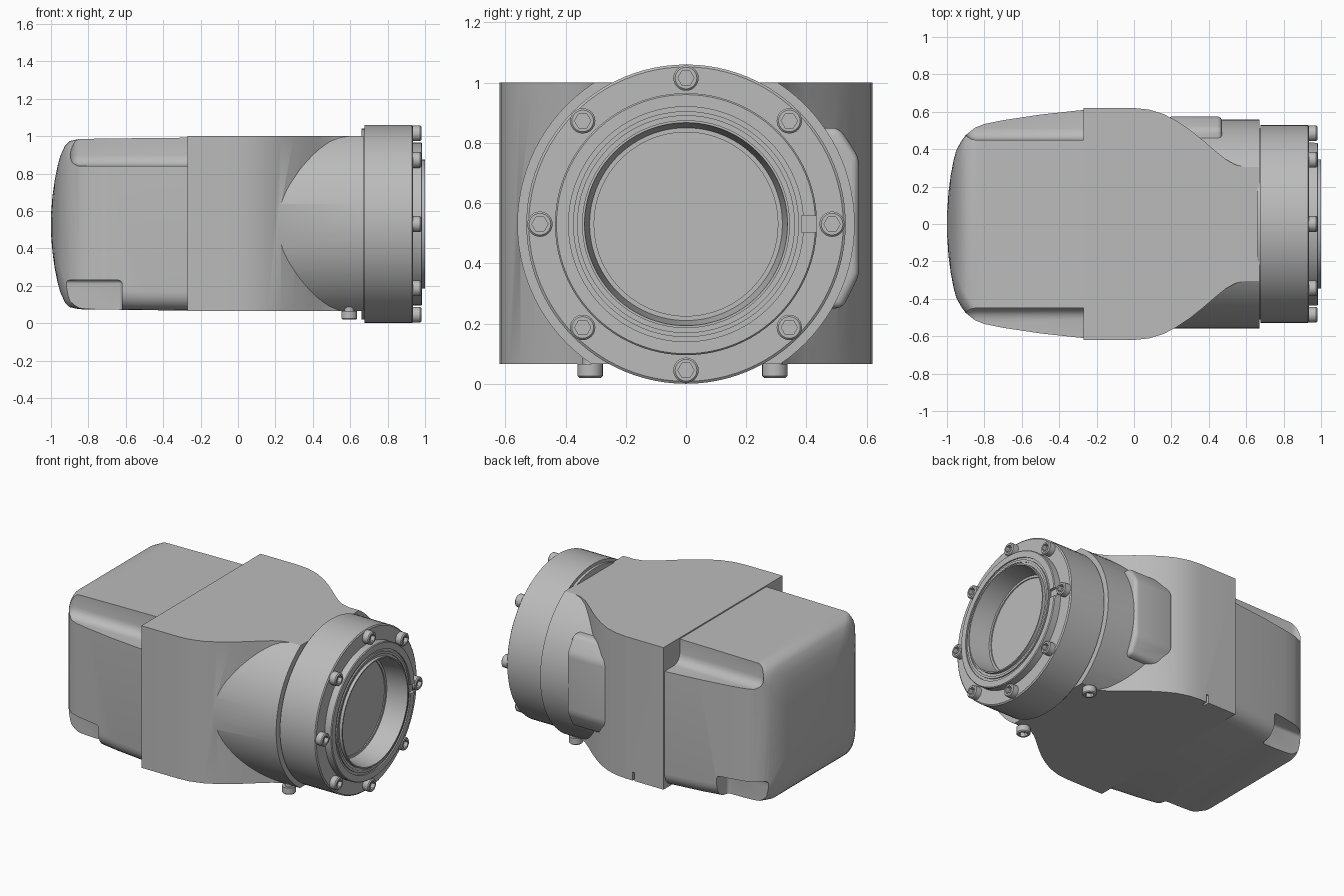
import bpy, bmesh
from math import pi, sin, cos, radians
from mathutils import Matrix, Vector

if "Cube" in bpy.data.objects:
    bpy.data.objects.remove(bpy.data.objects["Cube"])

AXIS_Z = 0.53

GREY = bpy.data.materials.new("housing grey")
GREY.use_nodes = True
GREY.diffuse_color = (0.5, 0.5, 0.5, 1)
GREY.node_tree.nodes["Principled BSDF"].inputs["Base Color"].default_value = (0.5, 0.5, 0.5, 1)


def finish(name, bm):
    bmesh.ops.recalc_face_normals(bm, faces=bm.faces[:])
    mesh = bpy.data.meshes.new(name)
    bm.to_mesh(mesh)
    bm.free()
    mesh.materials.append(GREY)
    obj = bpy.data.objects.new(name, mesh)
    bpy.context.collection.objects.link(obj)
    return obj


def loft(name, rings, matrix=Matrix(), bevel=0):
    """Skin equal-length rings of points and cap both ends."""
    bm = bmesh.new()
    loops = [[bm.verts.new(matrix @ Vector(p)) for p in ring] for ring in rings]
    n = len(loops[0])
    for a, b in zip(loops, loops[1:]):
        for i in range(n):
            j = (i + 1) % n
            bm.faces.new((a[i], a[j], b[j], b[i]))
    bm.faces.new(loops[0])
    bm.faces.new(loops[-1])
    if bevel:
        bmesh.ops.bevel(bm, geom=bm.edges[:], offset=bevel, segments=4,
                        profile=0.5, affect='EDGES')
    return finish(name, bm)


def box(name, x, y, z, bevel=0):
    rings = [[(a, y[0], z[0]), (a, y[1], z[0]), (a, y[1], z[1]), (a, y[0], z[1])] for a in x]
    return loft(name, rings, bevel=bevel)


def boolean(obj, tool, operation):
    mod = obj.modifiers.new("cut", 'BOOLEAN')
    mod.object, mod.operation, mod.solver = tool, operation, 'EXACT'
    bpy.context.view_layer.objects.active = obj
    bpy.ops.object.modifier_apply(modifier=mod.name)
    bpy.data.objects.remove(tool)


def circle(x, r, n=96):
    return [(x, r * cos(2 * pi * i / n), r * sin(2 * pi * i / n)) for i in range(n)]


def hexagon(x, r, n=24):
    ring = []
    for i in range(n):
        a = 2 * pi * i / n
        s = r * cos(pi / 6) / cos(a % (pi / 3) - pi / 6)
        ring.append((x, s * cos(a), s * sin(a)))
    return ring


# Main body: curved plan merged with the round neck, trimmed flat above and below
half = [(-0.27, 0.62), (0, 0.62), (0.08, 0.612), (0.16, 0.587), (0.23, 0.55), (0.3, 0.503),
        (0.37, 0.447), (0.43, 0.395), (0.49, 0.346), (0.54, 0.318), (0.6, 0.302), (0.8, 0.3)]
plan = half + [(x, -y) for x, y in reversed(half)]
body = loft("body", [[(x, y, z) for x, y in plan] for z in (-0.3, 1.4)])
to_axis = Matrix.Translation((0, 0, AXIS_Z))
neck = loft("neck", [circle(x, 0.56) for x in (0.05, 0.8)], to_axis)
boolean(body, neck, 'UNION')
boolean(body, box("trim", (-1, 0.67), (-1, 1), (0.065, 1.0)), 'INTERSECT')

# Raised pad on the left side of the neck
pad = [(0.4, 0.25), (0.52, 0.25), (0.575, 0.36), (0.575, 0.75), (0.51, 0.85), (0.4, 0.85)]
boss = loft("side_pad", [[(x, y, z) for y, z in pad] for x in (0.18, 0.47)], bevel=0.025)
boolean(body, boss, 'UNION')
boolean(body, box("slot", (-0.06, -0.045), (0.58, 0.7), (0, 0.12)), 'DIFFERENCE')


# Rear cover: rounded rectangles shrinking to a domed end
def section(x, w, h, soft):
    ring = []
    for k, (sy, sz) in enumerate(((1, 1), (-1, 1), (-1, -1), (1, -1))):
        r = min(max(soft, 0.03 if sz > 0 else 0.1), 0.9 * w, 0.9 * h)
        for i in range(7):
            a = (k + i / 6) * pi / 2
            ring.append((x, sy * (w - r) + r * cos(a), AXIS_Z + sz * (h - r) + r * sin(a)))
    return ring


stations = [(-0.27, 0.61, 0.462, 0), (-0.5, 0.585, 0.46, 0), (-0.7, 0.555, 0.457, 0.03),
            (-0.8, 0.535, 0.456, 0.05), (-0.85, 0.515, 0.455, 0.07), (-0.9, 0.475, 0.444, 0.1),
            (-0.925, 0.44, 0.42, 0.12), (-0.95, 0.395, 0.365, 0.14), (-0.965, 0.34, 0.31, 0.14),
            (-0.98, 0.26, 0.235, 0.14), (-0.992, 0.17, 0.15, 0.12), (-1, 0.05, 0.05, 0.04)]
cover = loft("rear_cover", [section(*s) for s in stations])

# Long upper and short lower corner recesses on both sides
for side in (-1, 1):
    y = sorted((side * 0.45, side * 0.9))
    boolean(cover, box("recess", (-0.91, -0.1), y, (0.84, 1.3), 0.06), 'DIFFERENCE')
    boolean(cover, box("recess", (-1.2, -0.62), y, (-0.2, 0.23), 0.02), 'DIFFERENCE')

# Front flange with stepped rings and a recessed window
profile = [(0.66, 0.51), (0.677, 0.51), (0.677, 0.53), (0.93, 0.53), (0.936, 0.522),
           (0.936, 0.435), (0.98, 0.435), (0.985, 0.43), (0.985, 0.39), (0.977, 0.39),
           (0.977, 0.375), (0.985, 0.375), (0.985, 0.36), (0.98, 0.36), (0.98, 0.345),
           (1.0, 0.345), (1.0, 0.337), (0.86, 0.32), (0.86, 0.305), (0.853, 0.305)]
flange = loft("flange", [circle(x, r) for x, r in profile], to_axis)
boolean(flange, box("key", (0.966, 1.1), (0.383, 0.45), (0.502, 0.558)), 'DIFFERENCE')


# Socket head screws around the flange, and two under the neck
def screw(name, matrix):
    head = [(-0.02, 0.026), (0, 0.026), (0, 0.042), (0.04, 0.042), (0.046, 0.036)]
    rings = [circle(x, r, 24) for x, r in head]
    loft(name, rings + [hexagon(0.046, 0.027), hexagon(0.02, 0.027)], matrix)


for i in range(8):
    a = i * pi / 4
    screw("flange_screw", Matrix.Translation((0.934, 0.485 * cos(a), AXIS_Z + 0.485 * sin(a))))
for y in (-0.318, 0.295):
    screw("bottom_screw", Matrix.Translation((0.595, y, 0.066)) @ Matrix.Rotation(pi / 2, 4, 'Y'))

# Smooth curved surfaces, keep crisp edges
for obj in bpy.context.collection.objects:
    if obj.type == 'MESH' and GREY.name in obj.data.materials:
        bpy.ops.object.select_all(action='DESELECT')
        obj.select_set(True)
        bpy.context.view_layer.objects.active = obj
        bpy.ops.object.shade_smooth_by_angle(angle=radians(30))
